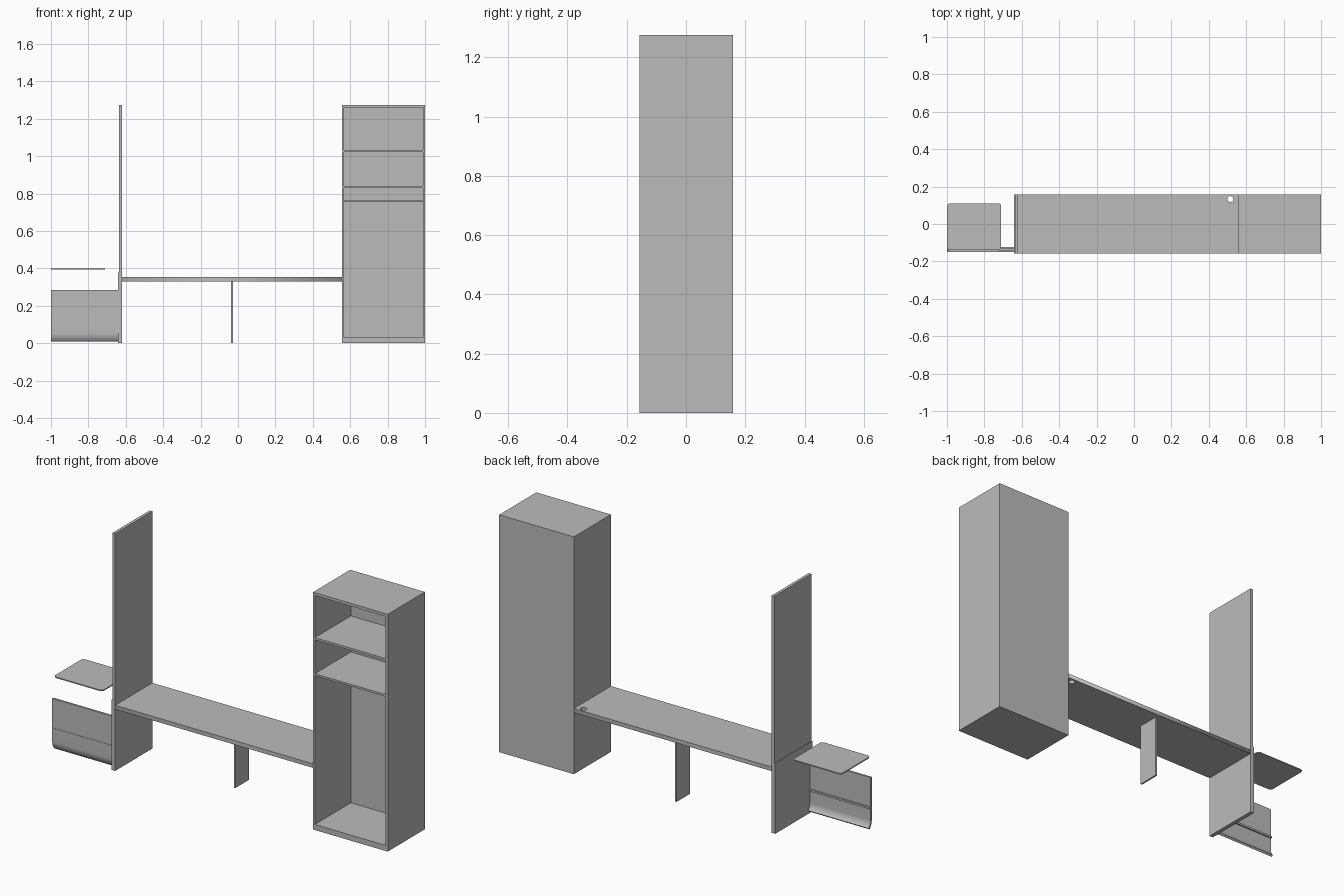
import bpy, bmesh, math

cube = bpy.data.objects.get("Cube")
if cube:
    bpy.data.objects.remove(cube, do_unlink=True)

grey = bpy.data.materials.new("plain_grey")
grey.use_nodes = True
tone = (0.5, 0.5, 0.5, 1)
grey.diffuse_color = tone
for node in grey.node_tree.nodes:
    if node.type == 'BSDF_PRINCIPLED':
        node.inputs["Base Color"].default_value = tone


def link(name, data):
    obj = bpy.data.objects.new(name, data)
    data.materials.append(grey)
    bpy.context.collection.objects.link(obj)
    return obj


def from_bmesh(name, bm):
    bmesh.ops.recalc_face_normals(bm, faces=bm.faces)
    mesh = bpy.data.meshes.new(name)
    bm.to_mesh(mesh)
    bm.free()
    return link(name, mesh)


def board(name, x, y, z):
    """Box spanning the given (low, high) ranges."""
    bm = bmesh.new()
    bmesh.ops.create_cube(bm, size=1)
    for v in bm.verts:
        v.co = [lo + (c + 0.5) * (hi - lo) for c, (lo, hi) in zip(v.co, (x, y, z))]
    return from_bmesh(name, bm)


def arc(cx, cy, r, start, end, steps):
    angles = [math.radians(start + (end - start) * i / steps) for i in range(steps + 1)]
    return [(cx + r * math.cos(a), cy + r * math.sin(a)) for a in angles]


def sheet(name, outlines, z):
    """Flat slab from filled outlines; inner outlines become holes."""
    curve = bpy.data.curves.new(name, 'CURVE')
    curve.dimensions = '2D'
    curve.fill_mode = 'BOTH'
    curve.extrude = (z[1] - z[0]) / 2
    for points in outlines:
        spline = curve.splines.new('POLY')
        spline.points.add(len(points) - 1)
        for p, (px, py) in zip(spline.points, points):
            p.co = (px, py, 0, 1)
        spline.use_cyclic_u = True
    temp = bpy.data.objects.new(name, curve)
    bpy.context.collection.objects.link(temp)
    bpy.context.view_layer.update()
    graph = bpy.context.evaluated_depsgraph_get()
    mesh = bpy.data.meshes.new_from_object(temp.evaluated_get(graph))
    bpy.data.objects.remove(temp, do_unlink=True)
    mesh.materials.clear()
    obj = link(name, mesh)
    obj.location.z = sum(z) / 2
    return obj


DEPTH = (-0.157, 0.158)
HEIGHT = 1.275

# Tall open cabinet: sides, back and horizontal boards
IN_X, IN_Y = (0.567, 0.988), (DEPTH[0], 0.148)
board("cabinet_right_side", (0.556, IN_X[0]), DEPTH, (0, HEIGHT))
board("cabinet_left_side", (IN_X[1], 1.0), DEPTH, (0, HEIGHT))
board("cabinet_back", IN_X, (IN_Y[1], DEPTH[1]), (0, HEIGHT))
for label, z in (("base", (0, 0.03)), ("middle_shelf", (0.829, 0.84)),
                 ("upper_shelf", (1.022, 1.034)), ("top", (1.26, HEIGHT))):
    board("cabinet_" + label, IN_X, IN_Y, z)

# Hanging rail inside the cabinet
bm = bmesh.new()
bmesh.ops.create_cone(bm, cap_ends=True, segments=16, radius1=0.005,
                      radius2=0.005, depth=IN_X[1] - IN_X[0])
rail = from_bmesh("hanging_rail", bm)
rail.rotation_euler.y = math.pi / 2
rail.location = (sum(IN_X) / 2, 0.02, 0.759)

# Desk top with a round cable hole, and its support
X0, X1 = -0.62, 0.556
desk = [(X0, DEPTH[0]), (X1, DEPTH[0]), (X1, DEPTH[1]), (X0, DEPTH[1])]
hole = arc(0.515, 0.133, 0.016, 360, 0, 24)[:-1]
sheet("desk_top", [desk, hole], (0.331, 0.353))
board("desk_support", (-0.037, -0.028), (0.017, 0.133), (0, 0.331))

# Divider: thin tall panel above a thicker lower panel
board("lower_divider", (-0.641, X0), DEPTH, (0, 0.378))
board("tall_divider", (-0.636, X0), DEPTH, (0.378, HEIGHT))

# Small floating shelf with rounded corners
R = 0.016
rounded = []
for cx, cy, start in ((-0.71 - R, 0.11 - R, 0), (-1 + R, 0.11 - R, 90),
                      (-1 + R, -0.138 + R, 180), (-0.71 - R, -0.138 + R, 270)):
    rounded += arc(cx, cy, R, start, start + 90, 6)
sheet("floating_shelf", [rounded], (0.394, 0.4))

# Drawer fronts, with a thin finger lip between them
FRONT_X = (-1.0, -0.641)
board("upper_drawer_front", FRONT_X, (-0.149, -0.138), (0.128, 0.285))
board("drawer_lip", FRONT_X, (-0.151, -0.13), (0.118, 0.128))

# Lower drawer front curls inward at the bottom
outer = arc(-0.085, 0.055, 0.064, 180, 225, 8)
inner = arc(-0.085, 0.055, 0.053, 225, 180, 8)
profile = [(-0.149, 0.118)] + outer + inner + [(-0.138, 0.118)]
bm = bmesh.new()
face = bm.faces.new([bm.verts.new((FRONT_X[0], y, z)) for y, z in profile])
swept = bmesh.ops.extrude_face_region(bm, geom=[face])["geom"]
bmesh.ops.translate(bm, vec=(FRONT_X[1] - FRONT_X[0], 0, 0),
                    verts=[g for g in swept if isinstance(g, bmesh.types.BMVert)])
lower_front = from_bmesh("lower_drawer_front", bm)

# Smooth the curved parts, keeping edges sharp
for obj in (rail, lower_front):
    bpy.ops.object.select_all(action='DESELECT')
    obj.select_set(True)
    bpy.context.view_layer.objects.active = obj
    bpy.ops.object.shade_smooth_by_angle(angle=math.radians(30))
